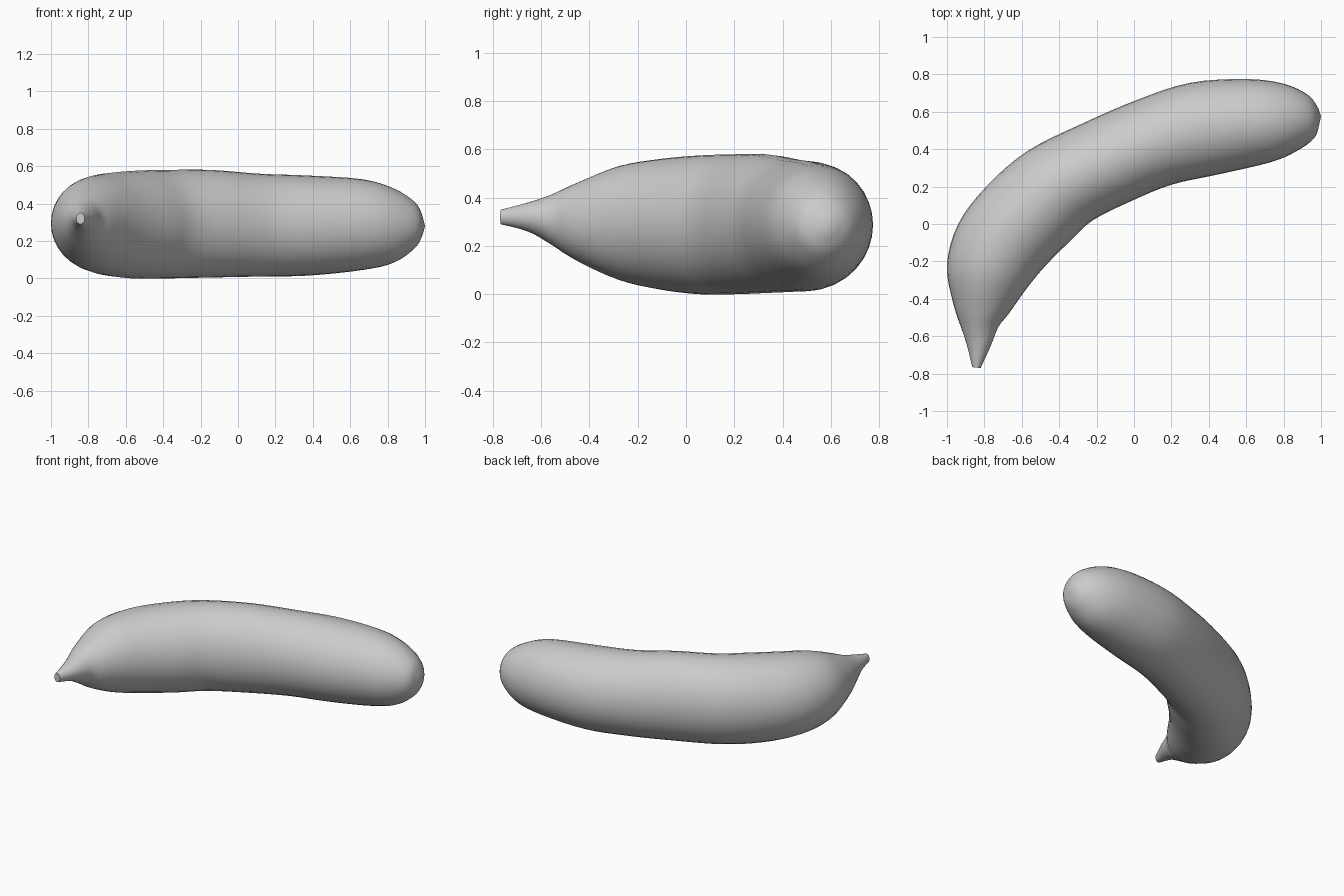
import bpy, bmesh, math
from mathutils import Vector

cube = bpy.data.objects.get("Cube")
if cube:
    bpy.data.objects.remove(cube)

SIDES, STEPS = 32, 4

# Stations from stem tip to round end: outer x, y, inner x, y, bottom z, top z
STATIONS = [
    (-.865, -.765, -.82, -.77, .29, .35),
    (-.89, -.66, -.765, -.65, .26, .38),
    (-.915, -.58, -.725, -.55, .21, .41),
    (-.965, -.43, -.67, -.48, .14, .46),
    (-1.0, -.22, -.57, -.34, .06, .53),
    (-.94, 0, -.47, -.22, .02, .56),
    (-.79, .2, -.34, -.09, 0, .575),
    (-.57, .39, -.22, .02, 0, .58),
    (-.27, .54, -.02, .12, .005, .58),
    (.02, .665, .2, .21, .01, .56),
    (.3, .755, .45, .265, .015, .55),
    (.6, .775, .73, .33, .045, .53),
    (.8, .75, .87, .39, .085, .48),
    (.93, .69, .965, .46, .165, .405),
    (.985, .62, .99, .53, .235, .33),
]

mat = bpy.data.materials.new("plain grey")
mat.use_nodes = True
color = (.6, .6, .6, 1)
mat.diffuse_color = color
mat.node_tree.nodes["Principled BSDF"].inputs["Base Color"].default_value = color


def smooth_path(keys):
    """Resample the stations with a smooth spline through each one."""
    out = []
    for i in range(len(keys) - 1):
        a, b = keys[max(i - 1, 0)], keys[i]
        c, d = keys[i + 1], keys[min(i + 2, len(keys) - 1)]
        for s in range(STEPS):
            t = s / STEPS
            out.append([q + .5 * t * (r - p + t * (2*p - 5*q + 4*r - u + t * (3*(q - r) + u - p)))
                        for p, q, r, u in zip(a, b, c, d)])
    return out + [keys[-1]]


# Curved body: elliptical rings spanning the outer and inner edges
bm = bmesh.new()
rings = []
for ox, oy, ix, iy, low, high in smooth_path(STATIONS):
    outer, inner = Vector((ox, oy, 0)), Vector((ix, iy, 0))
    centre = (outer + inner) / 2 + Vector((0, 0, (low + high) / 2))
    across, up = (outer - inner) / 2, Vector((0, 0, (high - low) / 2))
    angles = [math.tau * k / SIDES for k in range(SIDES)]
    rings.append([bm.verts.new(centre + across * math.cos(a) + up * math.sin(a)) for a in angles])

for r0, r1 in zip(rings, rings[1:]):
    for k in range(SIDES):
        n = (k + 1) % SIDES
        bm.faces.new((r0[k], r0[n], r1[n], r1[k]))

# Blunt stem cap and rounded far end
bm.faces.new(rings[0])
pole = bm.verts.new((1, .575, .28))
for k in range(SIDES):
    bm.faces.new((rings[-1][k], rings[-1][(k + 1) % SIDES], pole))

bmesh.ops.recalc_face_normals(bm, faces=bm.faces)
mesh = bpy.data.meshes.new("curved_body")
bm.to_mesh(mesh)
bm.free()
mesh.materials.append(mat)
body = bpy.data.objects.new("curved_body", mesh)
bpy.context.collection.objects.link(body)
bpy.context.view_layer.objects.active = body
body.select_set(True)
bpy.ops.object.shade_smooth_by_angle(angle=math.radians(50))
